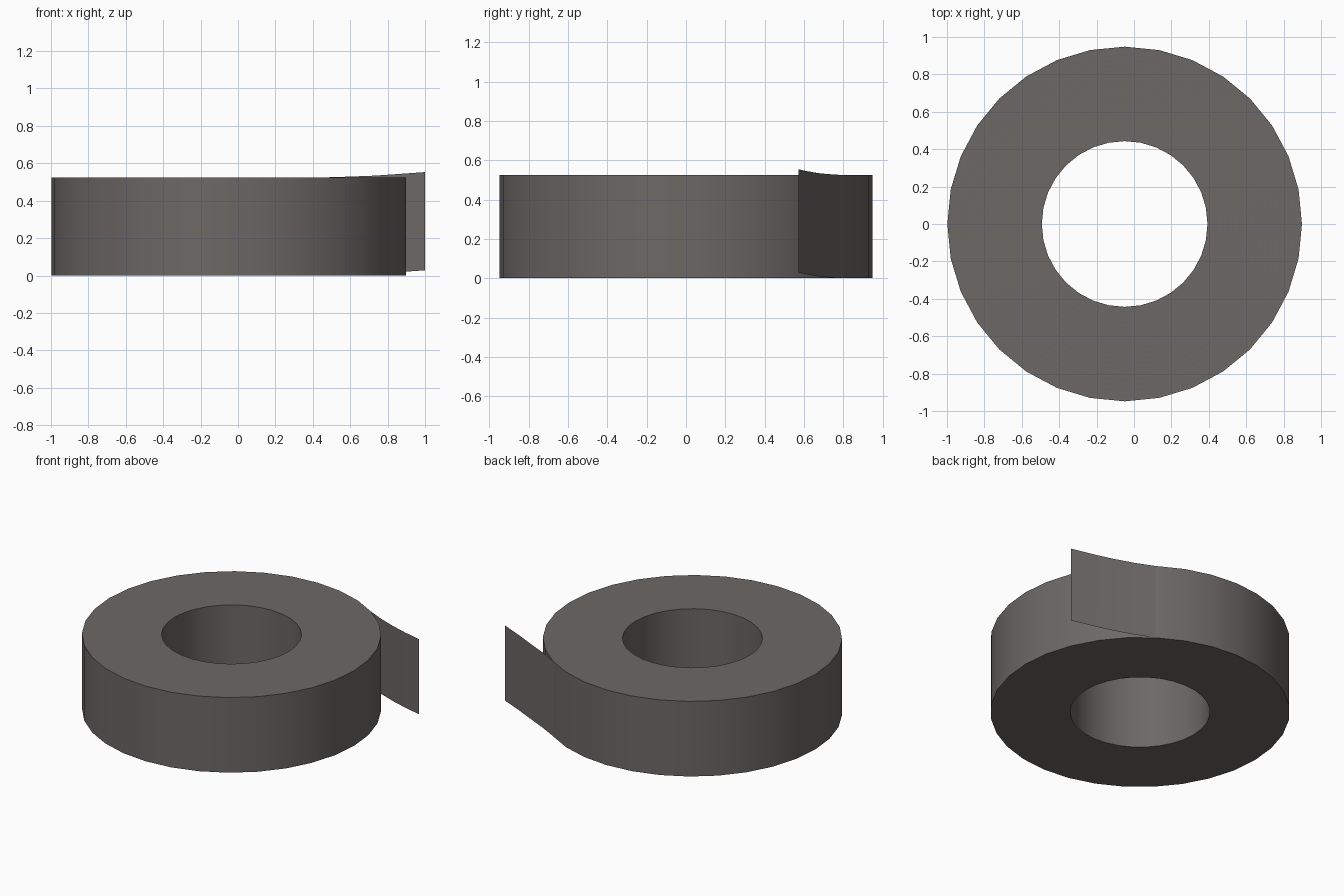
import bpy, bmesh, math

if "Cube" in bpy.data.objects:
    bpy.data.objects.remove(bpy.data.objects["Cube"])

SIDES, CX = 32, -0.05
R_IN, R_OUT, H = 0.443, 0.948, 0.525

mat = bpy.data.materials.new("dark grey tape")
mat.diffuse_color = (0.15, 0.138, 0.132, 1)
mat.use_nodes = True
mat.node_tree.nodes["Principled BSDF"].inputs["Base Color"].default_value = mat.diffuse_color


def make_object(name, bm):
    mesh = bpy.data.meshes.new(name)
    bm.to_mesh(mesh)
    bm.free()
    mesh.materials.append(mat)
    ob = bpy.data.objects.new(name, mesh)
    bpy.context.collection.objects.link(ob)
    bpy.context.view_layer.objects.active = ob
    ob.select_set(True)
    bpy.ops.object.shade_smooth_by_angle(angle=math.radians(30))
    ob.select_set(False)
    return ob


# Wound roll: a closed ring profile with faint winding ripples on both ends
steps = 36
radii = [R_IN + (R_OUT - R_IN) * i / steps for i in range(steps + 1)]
ripple = [0.0015 * (i % 2) * (i / steps) for i in range(steps + 1)]
profile = [(r, d) for r, d in zip(radii, ripple)]
profile += [(r, H - d) for r, d in zip(radii[::-1], ripple[::-1])]
bm = bmesh.new()
rings = []
for k in range(SIDES):
    a = 2 * math.pi * k / SIDES
    rings.append([bm.verts.new((CX + r * math.cos(a), r * math.sin(a), z))
                  for r, z in profile])
n = len(profile)
for k in range(SIDES):
    a, b = rings[k], rings[(k + 1) % SIDES]
    for i in range(n):
        j = (i + 1) % n
        bm.faces.new((a[i], b[i], b[j], a[j]))
bmesh.ops.recalc_face_normals(bm, faces=bm.faces)
make_object("tape_roll", bm)

# Loose tape end: thin sheet peeling off the roll and lifting slightly
path = [(0.476, 0.788, 0.0), (0.60, 0.727, 0.004), (0.73, 0.673, 0.009),
        (0.86, 0.622, 0.018), (1.0, 0.573, 0.028)]
bm = bmesh.new()
low = [bm.verts.new(p) for p in path]
high = [bm.verts.new((x, y, z + H)) for x, y, z in path]
for i in range(len(path) - 1):
    bm.faces.new((low[i + 1], low[i], high[i], high[i + 1]))
make_object("loose_tape_end", bm)
